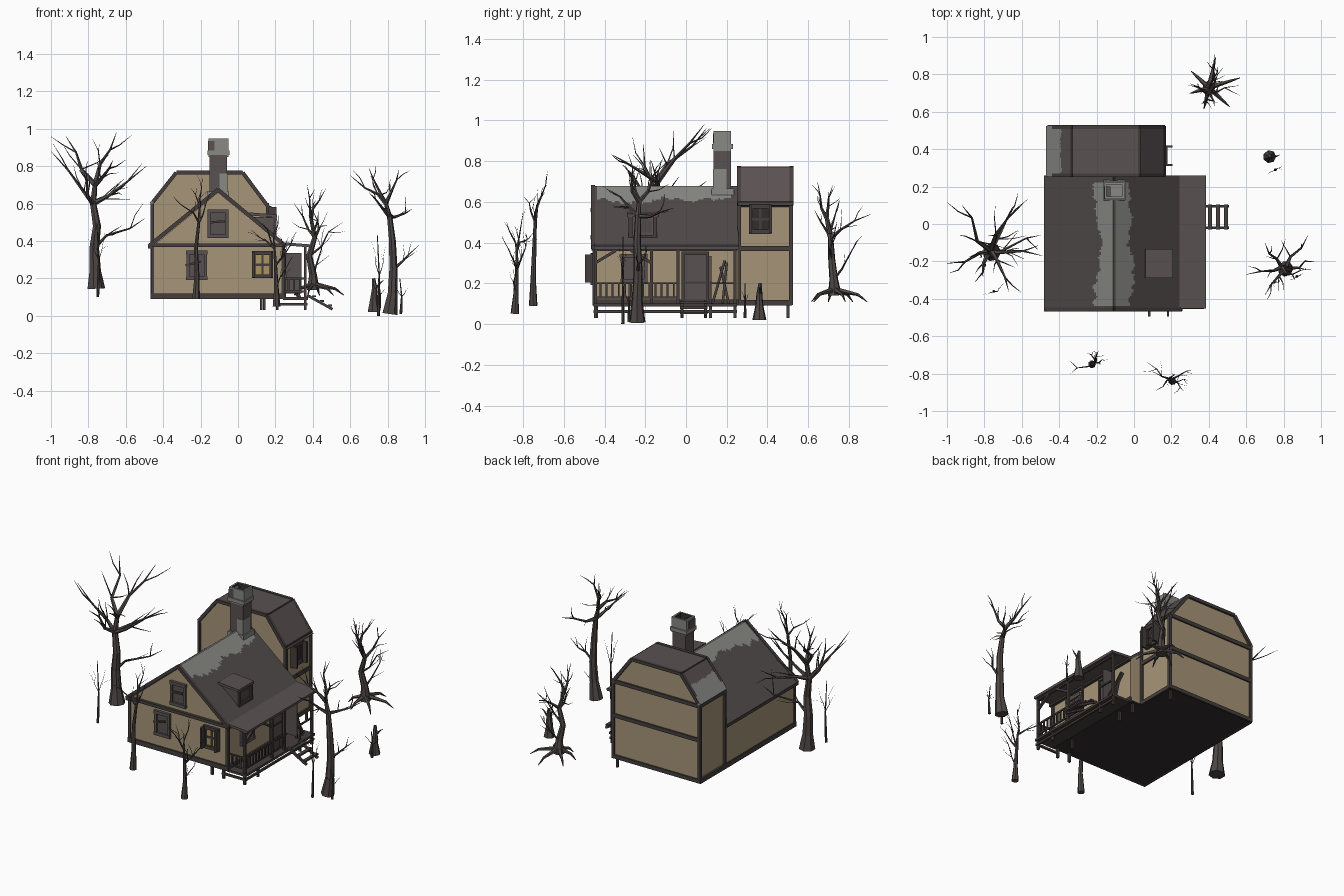
import bpy, bmesh, math, random
from mathutils import Vector, Quaternion

if "Cube" in bpy.data.objects:
    bpy.data.objects.remove(bpy.data.objects["Cube"])
random.seed(4)

def mat(name, *rgb):
    m = bpy.data.materials.new(name)
    m.diffuse_color = [((c / 255 + .055) / 1.055) ** 2.4 for c in rgb] + [1]
    m.use_nodes = True
    m.node_tree.nodes["Principled BSDF"].inputs["Base Color"].default_value = m.diffuse_color
    return m
WALL = mat("tan_plaster", 166, 149, 120)
ROOF = mat("roof_brown", 90, 81, 82)
SLATE = mat("roof_slate", 81, 74, 74)
MOSS = mat("weathered_grey", 136, 137, 132)
TRIM = mat("dark_timber", 69, 62, 61)
BARK = mat("bark", 78, 71, 69)
DARK = mat("near_black", 50, 45, 44)
GLOW = mat("dusty_glass", 170, 147, 98)

def finish(name, bm, *mats):
    me = bpy.data.meshes.new(name)
    bm.to_mesh(me); bm.free()
    for m in mats: me.materials.append(m)
    ob = bpy.data.objects.new(name, me)
    bpy.context.collection.objects.link(ob)
    return ob

def boxes(name, m, *dims):
    bm = bmesh.new()
    for x0, x1, y0, y1, z0, z1 in dims:
        vs = bmesh.ops.create_cube(bm, size=1)['verts']
        for v in vs:
            v.co = ((x0 + x1) / 2 + v.co.x * (x1 - x0), (y0 + y1) / 2 + v.co.y * (y1 - y0), (z0 + z1) / 2 + v.co.z * (z1 - z0))
    return finish(name, bm, m)

def tube(bm, pts, radii, n=6):
    # tapered n-sided tube along a path
    pts = [Vector(p) for p in pts]
    rings, q, last = [], Quaternion(), Vector((0, 0, 1))
    for i, p in enumerate(pts):
        t = (pts[min(i + 1, len(pts) - 1)] - pts[max(i - 1, 0)]).normalized()
        q = last.rotation_difference(t) @ q
        last = t
        a0 = math.pi / 4 if n == 4 else 0
        rings.append([bm.verts.new(p + q @ Vector((radii[i] * math.cos(a0 + k * math.tau / n), radii[i] * math.sin(a0 + k * math.tau / n), 0))) for k in range(n)])
    for a, b in zip(rings, rings[1:]):
        for k in range(n):
            bm.faces.new((a[k], a[(k + 1) % n], b[(k + 1) % n], b[k]))
    bm.faces.new(rings[0][::-1]); bm.faces.new(rings[-1])

def beams(name, m, w, segs):
    bm = bmesh.new()
    for p, q in segs: tube(bm, [p, q], [w * .707] * 2, 4)
    return finish(name, bm, m)

def prism(name, m, prof, y0, y1):
    bm = bmesh.new()
    f = bm.faces.new([bm.verts.new((x, y0, z)) for x, z in prof])
    r = bmesh.ops.extrude_face_region(bm, geom=[f])
    for v in r['geom']:
        if isinstance(v, bmesh.types.BMVert): v.co.y = y1
    bmesh.ops.recalc_face_normals(bm, faces=bm.faces)
    return finish(name, bm, m)

def slab(name, m, a, b, y0, y1, moss=None, nu=40, nv=80):
    # roof plane from a to b (x, z), with ragged moss chosen by rule
    bm = bmesh.new()
    if not moss: nu = nv = 1
    g = [[bm.verts.new((a[0] + (b[0] - a[0]) * i / nu, y0 + (y1 - y0) * j / nv, a[1] + (b[1] - a[1]) * i / nu)) for j in range(nv + 1)] for i in range(nu + 1)]
    edge = 0
    for j in range(nv):
        edge = edge * .85 + random.uniform(-.025, .025)
        for i in range(nu):
            f = bm.faces.new((g[i][j], g[i + 1][j], g[i + 1][j + 1], g[i][j + 1]))
            if b[0] < a[0]: f.normal_flip()
            if moss: f.material_index = int(moss((i + .5) / nu + edge, (j + .5) / nv))
    ob = finish(name, bm, m, MOSS)
    s = ob.modifiers.new("thickness", 'SOLIDIFY'); s.thickness = .016; s.offset = 0

# main house body and roof
prism("main_walls", WALL, [(-.46, .1), (.24, .1), (.24, .375), (-.107, .66), (-.46, .37)], -.45, .255)
boxes("underfloor", DARK, (-.465, .245, -.455, .26, .09, .1), (-.46, .16, .25, .52, .09, .1))
ridge = lambda t, v: t < .22 + .03 * math.sin(9 * v) and .04 < v < .95
slab("main_roof_left", SLATE, (-.107, .672), (-.475, .375), -.465, .258, ridge)
slab("main_roof_right", SLATE, (-.107, .672), (.25, .378), -.465, .258, ridge)
yf = -.457
beams("front_gable_trim", TRIM, .02, [((-.107, yf, .675), (-.475, yf, .375)), ((-.107, yf, .675), (.25, yf, .378)),
      ((-.47, yf, .378), (.25, yf, .378)), ((-.47, -.465, .37), (-.47, .26, .37)), ((.25, -.465, .375), (.25, .26, .375))])
boxes("main_base_and_corners", TRIM, (-.468, .25, -.46, -.44, .09, .12), (-.468, -.45, -.46, .52, .09, .12), (.235, .25, -.46, .26, .09, .12),
      (-.466, -.45, -.458, -.44, .1, .38), (.232, .25, -.458, -.44, .1, .38), (-.466, -.45, .25, .265, .1, .6))

# rear block with clipped roof
prof = [(-.455, .6), (-.33, .758), (.025, .758), (.158, .58)]
prism("rear_walls", WALL, [(-.455, .1), (.155, .1)] + prof[::-1], .262, .515)
slab("rear_roof_left", ROOF, (-.33, .765), (-.465, .6), .255, .525, lambda t, v: t > .42, 30, 30)
slab("rear_roof_top", ROOF, (-.33, .765), (.028, .765), .255, .525)
slab("rear_roof_right", ROOF, (.028, .765), (.166, .58), .255, .525)
beams("rear_verge_trim", TRIM, .02, [((p[0], y, p[1] + .008), (q[0], y, q[1] + .008)) for y in (.26, .518) for p, q in zip(prof, prof[1:])])
bands = []
for z in (.105, .37, .59):
    bands += [(-.465, .165, .508, .525, z - .012, z + .012), (.15, .166, .255, .525, z - .012, z + .012)]
    if z > .4: bands.append((-.467, -.45, .255, .525, z - .012, z + .012))
for x in (-.458, .158):
    bands += [(x - .009, x + .009, y - .009, y + .009, .1, .59) for y in (.262, .515)]
boxes("rear_timber", TRIM, *bands)

# chimney, open at the top
boxes("chimney_shaft", ROOF, (-.152, -.058, .135, .222, .55, .86))
top = boxes("chimney_top", MOSS, (-.158, -.052, .135, .222, .85, .948))
top.data.materials.append(DARK)
bm = bmesh.new(); bm.from_mesh(top.data); bm.faces.ensure_lookup_table()
up = max(bm.faces, key=lambda f: f.calc_center_median().z)
bmesh.ops.inset_region(bm, faces=[up], thickness=.016)
ex = bmesh.ops.extrude_face_region(bm, geom=[up])['geom']
for v in ex:
    if isinstance(v, bmesh.types.BMVert): v.co.z -= .07
bmesh.ops.delete(bm, geom=[f for f in [up] if f.is_valid], context='FACES')
for f in bm.faces:
    c = f.calc_center_median()
    if abs(c.x + .105) < .045 and abs(c.y - .1785) < .035 and .86 < c.z < .947: f.material_index = 1
bm.to_mesh(top.data); bm.free()
boxes("chimney_ring_and_skirt", MOSS, (-.164, -.046, .127, .23, .86, .884), (-.162, -.048, .125, .235, .58, .665))
boxes("chimney_patches", MOSS, (-.1, -.055, .132, .2, .66, .76))
boxes("chimney_brown_patch", ROOF, (-.16, -.125, .133, .2, .885, .935))

# shed dormer
prism("dormer_body", ROOF, [(.06, .53), (.195, .525), (.195, .42)], -.28, -.145)
slab("dormer_roof", ROOF, (.06, .545), (.208, .533), -.29, -.135)
boxes("dormer_shutter", SLATE, (.19, .2, -.255, -.17, .45, .51))
boxes("dormer_frame", TRIM, (.19, .206, -.283, -.262, .42, .53), (.19, .206, -.163, -.142, .42, .53), (.19, .206, -.283, -.142, .42, .437))

def window(name, side, wall, u0, u1, z0, z1, fill, shutters=0, cross=True):
    # side 'F' faces -y, side 'R' faces +x; u runs along the wall
    def P(a, b, d0, d1, c, d):
        return (a, b, wall - d1, wall - d0, c, d) if side == 'F' else (wall + d0, wall + d1, a, b, c, d)
    t = .016
    boxes(name + "_pane", fill, P(u0, u1, -.005, .005, z0, z1))
    fr = [P(u0, u0 + t, 0, .014, z0, z1), P(u1 - t, u1, 0, .014, z0, z1), P(u0 - .002, u1 + .002, 0, .018, z0 - .004, z0 + t), P(u0 - .002, u1 + .002, 0, .018, z1 - t, z1 + .004)]
    um, zm = (u0 + u1) / 2, (z0 + z1) / 2
    if cross: fr += [P(um - .006, um + .006, 0, .01, z0, z1), P(u0, u1, 0, .01, zm - .006, zm + .006)]
    if shutters: fr += [P(u0 - .003, u0 + .009, 0, .045, z0, z1), P(u1 - .009, u1 + .003, 0, .045, z0, z1)]
    boxes(name + "_frame", ROOF if fill is ROOF else TRIM, *fr)

window("attic_window", 'F', -.45, -.162, -.052, .42, .565, ROOF, 0, False)
window("left_boarded_window", 'F', -.45, -.275, -.165, .195, .345, ROOF, 0, False)
beams("window_boards", TRIM, .012, [((-.15, -.459, .5), (-.07, -.459, .505)), ((-.28, -.459, .27), (-.2, -.459, .29))])
window("front_window", 'F', -.45, .078, .185, .205, .342, GLOW, 1)
window("upper_right_window", 'R', .16, .312, .418, .447, .582, DARK, 1)
window("porch_window", 'R', .24, -.32, -.19, .205, .34, ROOF)

# door, frame and open screen leaf
boxes("door", ROOF, (.235, .246, -.01, .1, .1, .34))
boxes("door_frame", TRIM, (.236, .256, -.022, -.008, .1, .355), (.236, .256, .1, .114, .1, .355), (.236, .256, -.022, .114, .34, .356), (.24, .252, -.01, .1, .2, .21))
boxes("open_door_leaf", ROOF, (.255, .34, .116, .124, .12, .335))

# porch
slab("porch_roof", ROOF, (.235, .386), (.385, .374), -.452, .26)
boxes("porch_deck", TRIM, (.24, .375, -.455, .25, .085, .1), (.36, .372, -.455, .25, .055, .068), (.2, .36, -.452, -.44, .055, .068))
posts = [(.36, y) for y in (-.445, -.31, -.17, -.04, .12, .24)]
beams("porch_posts", TRIM, .014, [((x, y, .1), (x, y, .375)) for x, y in posts if y not in (-.31, .12)] + [((.36, -.45, .365), (.36, .25, .365))]
      + [((.36, y, .3), (.36, y + s, .36)) for y, s in ((-.445, .1), (-.17, -.1))])
beams("porch_feet", TRIM, .014, [((x, y, .03), (x, y, .1)) for x in (.36, .21) for y in (-.445, -.31, .12, .24)] + [((.125, -.44, .03), (.125, -.44, .1)), ((.14, .5, .03), (.14, .5, .1))])
rail = [((.36, -.445, z), (.36, -.04, z)) for z in (.2, .13)] + [((.25, -.445, z), (.36, -.445, z)) for z in (.2, .13)]
rail += [((.36, -.42 + .03 * i, .13), (.36, -.42 + .03 * i, .2)) for i in range(13)] + [((.27 + .03 * i, -.445, .13), (.27 + .03 * i, -.445, .2)) for i in range(3)]
rail += [((.36, .12, .2), (.36, .24, .2)), ((.36, .12, .1), (.36, .12, .21))]
beams("porch_railing", TRIM, .009, rail)
beams("leaning_poles", TRIM, .012, [((.33, .13, .1), (.255, .19, .31)), ((.33, .18, .1), (.255, .2, .3)), ((.32, .21, .1), (.255, .17, .28))])

# porch steps
beams("step_stringers", TRIM, .014, [((.37, y, .11), (.505, y, .035)) for y in (-.02, .095)])
boxes("step_treads", TRIM, *[(x, x + .022, -.03, .105, z, z + .01) for x, z in ((.395, .1), (.438, .075), (.48, .05))])

# bare trees
def limb(bm, a, b, r, twigs):
    a, b = Vector(a), Vector(b)
    L = (b - a).length
    J = lambda s: Vector([random.uniform(-s, s) * L for _ in range(3)])
    pts = [a, a.lerp(b, .3) + J(.07), a.lerp(b, .65) + J(.06), b]
    tube(bm, pts, [r, r * .62, r * .36, r * .06], 5)
    for k in range(twigs):
        i = 1 + k % 2
        d = (b - a).normalized() + Vector([random.uniform(-.9, .9) for _ in range(3)]) + Vector((0, 0, .25))
        e = pts[i] + d.normalized() * L * random.uniform(.35, .5)
        e.x = max(-1, min(.98, e.x))
        tube(bm, [pts[i], pts[i].lerp(e, .5) + J(.04), e], [r * .3, r * .2, r * .05], 4)

def tree(name, trunk, r, limbs, roots=0, twigs=3):
    bm = bmesh.new()
    n = len(trunk)
    tube(bm, trunk, [r * (1.35 if i == 0 else 1 - .65 * i / (n - 1)) for i in range(n)], 7)
    for i, end in limbs:
        limb(bm, trunk[i], end, r * (.42 if i >= n - 2 else .32), twigs)
    o = Vector(trunk[0])
    for k in range(roots):
        a = k * math.tau / roots + .3
        d = Vector((math.cos(a), math.sin(a), 0)) * (1 + .25 * math.cos(a - .5))
        tube(bm, [o + Vector((0, 0, .03)), o + d * .06 + Vector((0, 0, .015)), o + d * .1 + Vector((0, 0, .005)), o + d * .14 + Vector((0, 0, -.03))], [r * .6, r * .42, r * .3, r * .08], 5)
    finish(name, bm, BARK)

tree("large_left_tree", [(-.76, -.15, .145), (-.765, -.15, .24), (-.77, -.15, .36), (-.755, -.16, .48), (-.775, -.15, .6), (-.765, -.14, .7)], .037,
     [(5, (-.92, .1, .96)), (4, (-1, -.21, .88)), (5, (-.65, .09, .98)), (4, (-.49, -.17, .8)), (5, (-.67, -.36, .83)), (2, (-.5, -.06, .52)), (4, (-.85, -.31, .78)), (4, (-.6, .1, .7))])
tree("right_tree", [(.81, -.24, .01), (.825, -.24, .12), (.83, -.235, .25), (.825, -.24, .4), (.81, -.235, .53), (.79, -.23, .6)], .031,
     [(5, (.6, -.27, .75)), (5, (.7, -.1, .79)), (5, (.86, -.3, .78)), (2, (.97, -.2, .38)), (4, (.93, -.06, .57)), (4, (.7, -.38, .66))])
tree("rooted_rear_tree", [(.4, .73, .14), (.4, .725, .22), (.38, .715, .32), (.41, .71, .42), (.39, .69, .52)], .026,
     [(4, (.37, .645, .7)), (4, (.47, .72, .68)), (3, (.43, .91, .54)), (2, (.56, .74, .5)), (3, (.3, .75, .6)), (1, (.45, .85, .42)), (3, (.43, .63, .56))], 6)
tree("front_left_sapling", [(-.225, -.75, .09), (-.22, -.75, .22), (-.225, -.745, .36), (-.21, -.74, .5), (-.205, -.73, .58)], .016,
     [(4, (-.19, -.68, .74)), (3, (-.34, -.8, .63)), (3, (-.15, -.73, .66)), (4, (-.25, -.69, .68))], 0, 2)
tree("front_right_sapling", [(.205, -.84, .05), (.205, -.835, .15), (.2, -.83, .27), (.195, -.83, .36)], .016,
     [(3, (.07, -.74, .46)), (3, (.22, -.8, .55)), (2, (.31, -.78, .45)), (2, (.27, -.9, .42)), (3, (.13, -.88, .5)), (1, (.29, -.84, .32))])
tree("broken_stump", [(.725, .36, .02), (.725, .36, .09), (.73, .36, .15), (.725, .365, .2)], .026, [(2, (.78, .37, .19))], 0, 0)

# thin shoots beside the trees
for nm, x, y, z0, z1 in (("rear", .755, .29, .03, .2), ("left", -.75, -.36, .1, .5), ("right", .87, -.28, .01, .2), ("right_low", .75, -.31, 0, .43)):
    tree(nm + "_shoot", [(x, y, z0), (x + .005, y, (z0 + z1) / 2), (x - .005, y, z1)], .006,
         [(1, (x + .04, y + .02, z1 - .05)), (1, (x - .04, y - .02, z1 - .03))], 0, 1)
